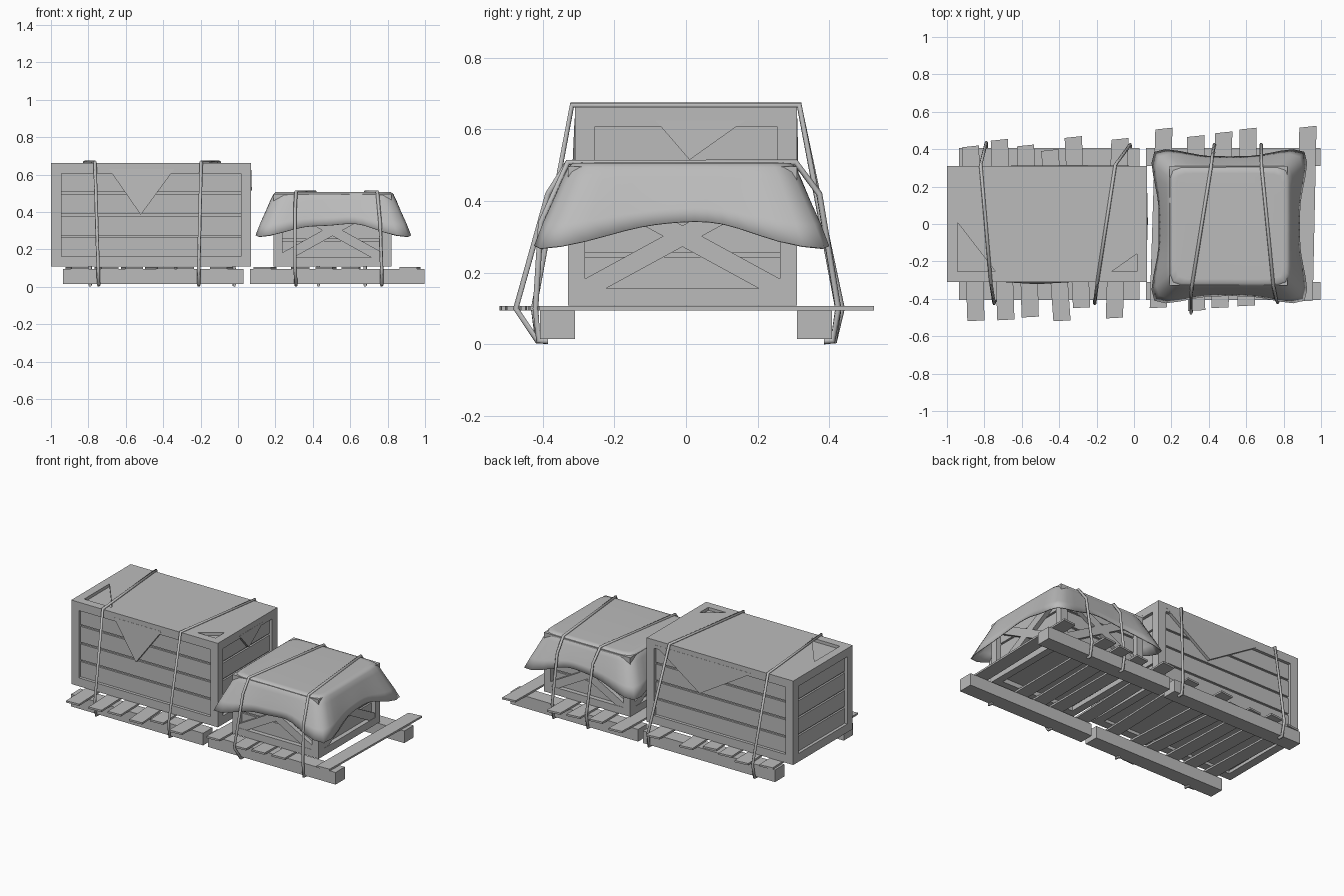
import bpy
import bmesh
import math
from mathutils import Vector

if "Cube" in bpy.data.objects:
    bpy.data.objects.remove(bpy.data.objects["Cube"], do_unlink=True)

grey = bpy.data.materials.new("plain grey")
grey.use_nodes = True
tone = (0.5, 0.5, 0.5, 1)
grey.diffuse_color = tone
grey.node_tree.nodes["Principled BSDF"].inputs["Base Color"].default_value = tone


def finish(name, bm):
    bmesh.ops.recalc_face_normals(bm, faces=bm.faces)
    mesh = bpy.data.meshes.new(name)
    bm.to_mesh(mesh)
    bm.free()
    mesh.materials.append(grey)
    obj = bpy.data.objects.new(name, mesh)
    bpy.context.collection.objects.link(obj)
    return obj


def add_plate(bm, points, push):
    """Extrude a flat outline along the push vector."""
    face = bm.faces.new([bm.verts.new(p) for p in points])
    out = bmesh.ops.extrude_face_region(bm, geom=[face], use_keep_orig=True)
    verts = [g for g in out["geom"] if isinstance(g, bmesh.types.BMVert)]
    bmesh.ops.translate(bm, verts=verts, vec=push)


def add_box(bm, lo, hi):
    add_plate(bm, [(lo[0], lo[1], lo[2]), (hi[0], lo[1], lo[2]),
                   (hi[0], hi[1], lo[2]), (lo[0], hi[1], lo[2])], (0, 0, hi[2] - lo[2]))


# Crate: edge bars around a recessed core of stacked boards
def crate(name, lo, hi, bar, depth, rows):
    lo, hi = Vector(lo), Vector(hi)
    bm = bmesh.new()
    for axis in range(3):
        for i in (0, 1):
            for j in (0, 1):
                a, b = lo.copy(), hi.copy()
                for k, side in zip([n for n in range(3) if n != axis], (i, j)):
                    if side:
                        a[k] = hi[k] - bar
                    else:
                        b[k] = lo[k] + bar
                # keep crossing bars from sharing faces
                if axis != 2:
                    a[axis] += bar
                    b[axis] -= bar
                add_box(bm, a, b)
    finish(name + "_frame", bm)

    bm = bmesh.new()
    inset = Vector((depth, depth, depth))
    groove = Vector((0.012, 0.012, 0))
    add_box(bm, lo + inset + groove, hi - inset - groove)
    base, top = lo.z + bar - 0.01, hi.z - bar + 0.01
    step = (top - base) / rows
    for r in range(rows):
        a, b = lo + inset, hi - inset
        a.z, b.z = base + r * step + 0.006, base + (r + 1) * step - 0.006
        add_box(bm, a, b)
    finish(name + "_boards", bm)


crate("large_crate", (-1, -0.31, 0.108), (0.07, 0.31, 0.662), 0.055, 0.02, 4)
crate("small_crate", (0.19, -0.33, 0.108), (0.82, 0.31, 0.497), 0.048, 0.03, 3)

# Cover sheet on the large crate, with pointed flaps over the sides
bm = bmesh.new()
outline = [(-0.945, 0.255), (0.015, 0.255), (0.015, -0.16), (-0.12, -0.255),
           (-0.74, -0.255), (-0.945, 0.01)]
add_plate(bm, [(x, y, 0.64) for x, y in outline], (0, 0, 0.022))
finish("cover_sheet", bm)

bm = bmesh.new()
flaps = [[(-0.69, -0.311, 0.63), (-0.34, -0.311, 0.63), (-0.52, -0.322, 0.385)],
         [(0.01, 0.311, 0.63), (-0.7, 0.311, 0.63), (-0.32, 0.315, 0.4)],
         [(0.071, -0.085, 0.625), (0.071, 0.165, 0.625), (0.074, 0.01, 0.515)]]
for flap, push in zip(flaps, [(0, 0.02, 0), (0, -0.02, 0), (-0.02, 0, 0)]):
    add_plate(bm, flap, push)
finish("cover_flaps", bm)

# Crossed braces on all four sides of the small crate
bm = bmesh.new()
centre = Vector((0.505, -0.01, 0.302))
for out, half, reach in [((0, -1, 0), 0.27, 0.318), ((0, 1, 0), 0.27, 0.318),
                         ((1, 0, 0), 0.275, 0.313), ((-1, 0, 0), 0.275, 0.313)]:
    out = Vector(out)
    side = Vector((out.y, -out.x, 0))
    for slope in (1, -1):
        along = side * half + Vector((0, 0, 0.15 * slope))
        across = along.cross(out).normalized() * 0.026
        mid = centre + out * reach
        add_plate(bm, [mid - along - across, mid + along - across,
                       mid + along + across, mid - along + across], out * -0.03)
finish("cross_braces", bm)


# Pallets: two beams and loose crooked slats (front x, back x, front y, back y)
def pallet(name, left, right, slats):
    bm = bmesh.new()
    for s in (-1, 1):
        add_box(bm, (left, min(s * 0.31, s * 0.407), 0.015),
                (right, max(s * 0.31, s * 0.407), 0.095))
    finish(name + "_beams", bm)
    bm = bmesh.new()
    for xf, xb, yf, yb in slats:
        w = 0.046
        add_plate(bm, [(xf - w, yf, 0.095), (xf + w, yf + 0.005, 0.095),
                       (xb + w, yb, 0.095), (xb - w, yb - 0.01, 0.095)], (0, 0, 0.012))
    finish(name + "_slats", bm)


pallet("left_pallet", -0.935, 0.03,
       [(-0.845, -0.875, -0.52, 0.42), (-0.685, -0.72, -0.515, 0.455),
        (-0.555, -0.58, -0.5, 0.425), (-0.385, -0.45, -0.52, 0.4),
        (-0.28, -0.325, -0.45, 0.47), (-0.105, -0.075, -0.505, 0.46)])
pallet("right_pallet", 0.065, 0.997,
       [(0.13, 0.16, -0.45, 0.515), (0.335, 0.33, -0.465, 0.475),
        (0.46, 0.48, -0.45, 0.495), (0.6, 0.61, -0.44, 0.515),
        (0.91, 0.93, -0.415, 0.525)])

# Draped tarp: rounded-square rings with flaring, drooping corners
# ring values: half width, squareness, height, corner flare, corner drop
rings = [(0.285, 14, 0.507, 0, 0), (0.308, 14, 0.506, 0, 0), (0.322, 12, 0.494, 0, 0),
         (0.334, 12, 0.465, 0.004, 0.002), (0.35, 12, 0.42, 0.014, 0.015),
         (0.367, 12, 0.375, 0.03, 0.04), (0.378, 14, 0.335, 0.044, 0.066)]
bm = bmesh.new()
count = 64
loops = []
for half, square, z, flare, drop in rings:
    loop = []
    for i in range(count):
        t = math.tau * i / count
        c, s = math.cos(t), math.sin(t)
        corner = abs(math.sin(2 * t)) ** 5
        r = (half + flare * corner) / (abs(c) ** square + abs(s) ** square) ** (1 / square)
        ripple = 0.12 * (0.507 - z) * math.sin(5 * t + 1) * (1 - corner)
        loop.append(bm.verts.new((0.51 + r * c, -0.012 + r * s * 0.99,
                                  z - drop * corner + ripple * 0.4)))
    loops.append(loop)
bm.faces.new(loops[0])
for a, b in zip(loops, loops[1:]):
    for i in range(count):
        j = (i + 1) % count
        bm.faces.new((a[i], b[i], b[j], a[j]))
tarp = finish("tarp", bm)
cloth = tarp.modifiers.new("cloth", 'SOLIDIFY')
cloth.thickness = 0.006
cloth.offset = -1
bpy.context.view_layer.objects.active = tarp
tarp.select_set(True)
bpy.ops.object.shade_smooth_by_angle(angle=math.radians(50))
tarp.select_set(False)


# Tie-down ropes: open loops tucked under the beams
def rope(name, points):
    curve = bpy.data.curves.new(name, 'CURVE')
    curve.dimensions = '3D'
    curve.bevel_depth = 0.009
    curve.bevel_resolution = 1
    curve.use_fill_caps = True
    spline = curve.splines.new('POLY')
    spline.points.add(len(points) - 1)
    for p, co in zip(spline.points, points):
        p.co = (*co, 1)
    curve.materials.append(grey)
    obj = bpy.data.objects.new(name, curve)
    bpy.context.collection.objects.link(obj)
    bpy.context.view_layer.objects.active = obj
    obj.select_set(True)
    bpy.ops.object.convert(target='MESH')
    obj.select_set(False)


rope("large_crate_rope_1", [(-0.745, -0.385, 0.009), (-0.745, -0.415, 0.01),
     (-0.748, -0.425, 0.1), (-0.765, -0.318, 0.668), (-0.82, 0.316, 0.668),
     (-0.79, 0.435, 0.1), (-0.79, 0.415, 0.01), (-0.79, 0.385, 0.009)])
rope("large_crate_rope_2", [(-0.21, -0.385, 0.009), (-0.21, -0.413, 0.01),
     (-0.21, -0.425, 0.1), (-0.197, -0.318, 0.668), (-0.1, 0.316, 0.668),
     (-0.02, 0.425, 0.1), (-0.02, 0.415, 0.01), (-0.02, 0.385, 0.009)])
rope("tarp_rope_1", [(0.31, -0.39, 0.009), (0.31, -0.415, 0.01), (0.305, -0.475, 0.1),
     (0.305, -0.385, 0.42), (0.31, -0.33, 0.508), (0.412, 0.306, 0.508),
     (0.42, 0.372, 0.42), (0.43, 0.425, 0.1), (0.43, 0.41, 0.01), (0.43, 0.385, 0.009)])
rope("tarp_rope_2", [(0.768, -0.385, 0.009), (0.768, -0.412, 0.01), (0.768, -0.42, 0.1),
     (0.76, -0.405, 0.34), (0.745, -0.33, 0.508), (0.682, 0.306, 0.508),
     (0.68, 0.372, 0.42), (0.68, 0.425, 0.1), (0.68, 0.41, 0.01), (0.68, 0.385, 0.009)])
